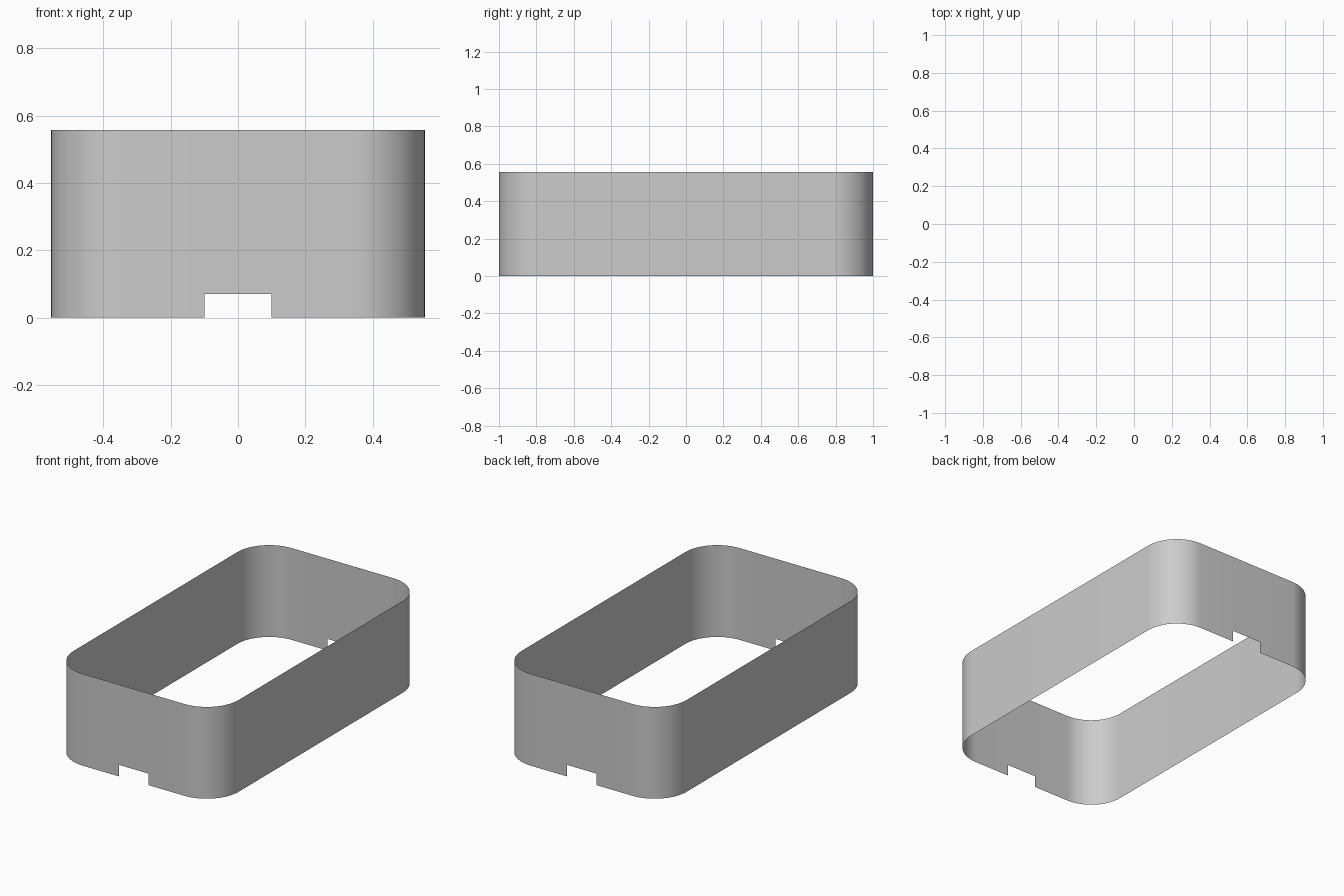
import bpy, bmesh
from math import sin, cos, pi

if "Cube" in bpy.data.objects:
    bpy.data.objects.remove(bpy.data.objects["Cube"])

HX, HY, R, SEG = 0.555, 1.0, 0.215, 16
NOTCH, LEVELS = 0.1, (0.0, 0.07, 0.557)

# Rounded rectangle outline, counter-clockwise, with notch points mid front and back
outline = []
for i, (sx, sy) in enumerate([(1, 1), (-1, 1), (-1, -1), (1, -1)]):
    for k in range(SEG + 1):
        a = (i + k / SEG) * pi / 2
        outline.append((sx * (HX - R) + R * cos(a), sy * (HY - R) + R * sin(a)))
    if i in (0, 2):
        outline += [(sx * NOTCH, sy * HY), (-sx * NOTCH, sy * HY)]

# Thin open wall, leaving out the two notches at the bottom
bm = bmesh.new()
rows = [[bm.verts.new((x, y, z)) for x, y in outline] for z in LEVELS]
n = len(outline)
for r in range(2):
    for i in range(n):
        j = (i + 1) % n
        (x0, y0), (x1, y1) = outline[i], outline[j]
        in_notch = max(abs(x0), abs(x1)) < NOTCH + 0.001 and abs(y0) > HY - 0.001
        if r == 0 and in_notch:
            continue
        face = bm.faces.new((rows[r][i], rows[r][j], rows[r + 1][j], rows[r + 1][i]))
        face.smooth = True

mesh = bpy.data.meshes.new("rounded_wall")
bm.to_mesh(mesh)
bm.free()
bpy.context.collection.objects.link(bpy.data.objects.new("rounded_wall", mesh))
